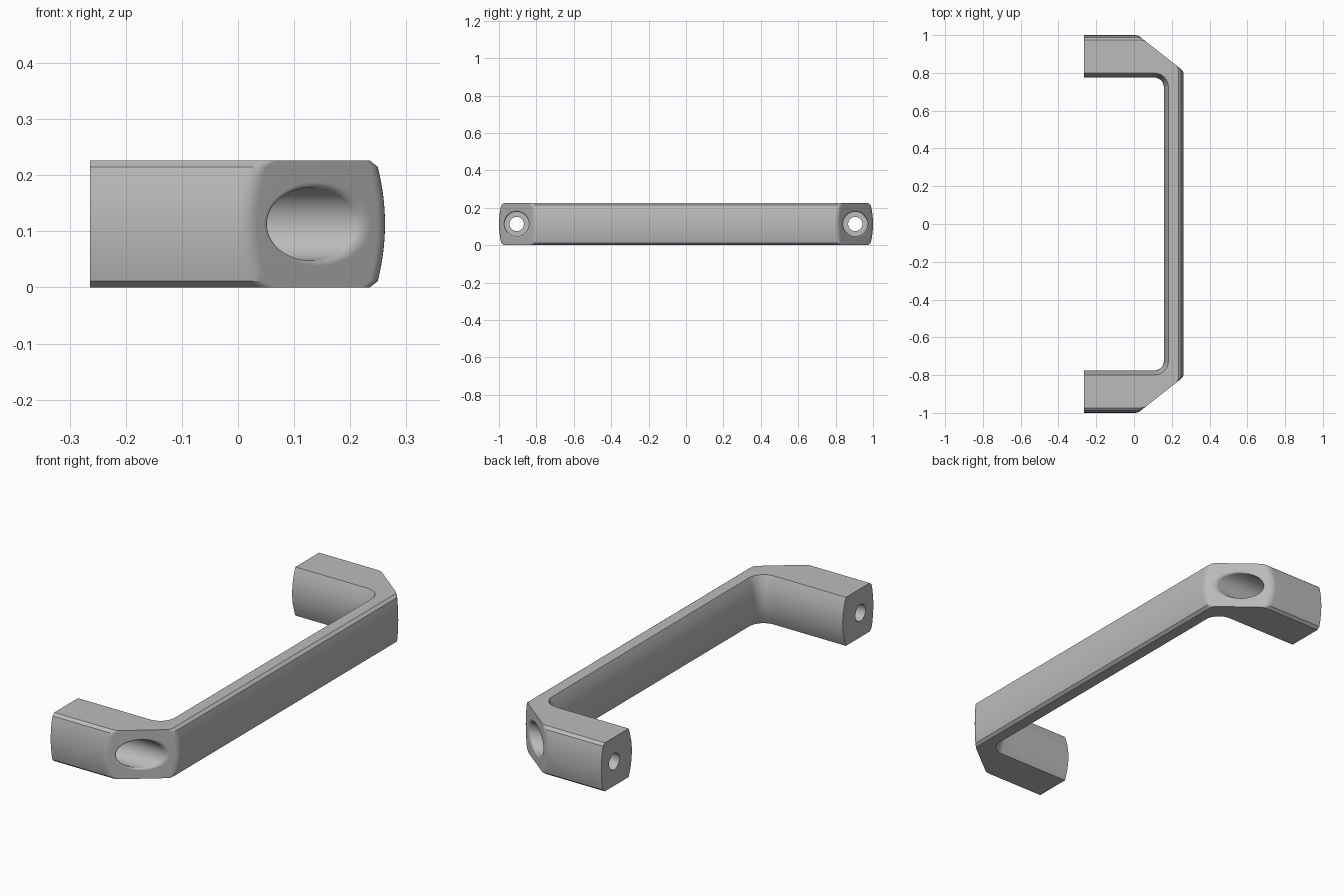
import bpy, bmesh, math
from mathutils import Vector

cube = bpy.data.objects.get("Cube")
if cube:
    bpy.data.objects.remove(cube, do_unlink=True)

H = 0.226                        # grip height
BACK, FRONT = -0.264, 0.262      # mounting face, grip face
SLOPE = 0.242 / 0.19             # angled corner: x gained per y
HOLE_Y, HOLE_Z = -0.905, H / 2

metal = bpy.data.materials.new("satin grey")
metal.use_nodes = True
grey = (0.5, 0.5, 0.5, 1)
metal.diffuse_color = grey
metal.node_tree.nodes["Principled BSDF"].inputs["Base Color"].default_value = grey


def corner_plane_x(y):
    return 0.02 + (y + 1) * SLOPE


def soft_corner(a, b, c, size=0.018, steps=5):
    """Round corner b of the path a-b-c."""
    a, b, c = Vector(a), Vector(b), Vector(c)
    p, q = b + (a - b).normalized() * size, b + (c - b).normalized() * size
    return [tuple(p * (1 - t) ** 2 + b * 2 * t * (1 - t) + q * t * t)
            for t in (i / steps for i in range(steps + 1))]


def outline(outer, inner):
    """Plan of the handle with its outer and inner sides drawn in."""
    y, x = -1 + outer, FRONT - outer
    end = (BACK, y)
    c1 = (corner_plane_x(y), y)
    c2 = (x, -1 + (x - 0.02) / SLOPE)
    out = [end] + soft_corner(end, c1, c2) + soft_corner(c1, c2, (x, 0))
    r = 0.05 + inner
    fillet = [(0.108 + r * math.cos(a), -0.725 + r * math.sin(a))
              for a in (-math.pi / 2 * i / 10 for i in range(11))]
    ins = fillet + [(BACK, -0.775 - inner)]
    mirror = lambda pts: [(px, -py) for px, py in reversed(pts)]
    return out + mirror(out) + mirror(ins) + ins


def loft(name, rings):
    """Skin closed rings of points and cap both ends."""
    bm = bmesh.new()
    loops = [[bm.verts.new(p) for p in ring] for ring in rings]
    for lo, hi in zip(loops, loops[1:]):
        for i in range(len(lo)):
            j = (i + 1) % len(lo)
            bm.faces.new((lo[i], lo[j], hi[j], hi[i]))
    bm.faces.new(loops[0])
    bm.faces.new(loops[-1])
    bmesh.ops.recalc_face_normals(bm, faces=bm.faces)
    mesh = bpy.data.meshes.new(name)
    bm.to_mesh(mesh)
    bm.free()
    obj = bpy.data.objects.new(name, mesh)
    bpy.context.collection.objects.link(obj)
    mesh.materials.append(metal)
    return obj


# Handle body: bowed sides with a small bevel along the outer edges
BEVEL = 0.011
levels = [0] + [BEVEL + (H - 2 * BEVEL) * i / 16 for i in range(17)] + [H]
layers = []
for z in levels:
    u = (2 * z / H - 1) ** 2
    outer = 0.027 if z in (0, H) else 0.016 * u
    layers.append([(x, y, z) for x, y in outline(outer, 0.024 * u)])
handle = loft("pull_handle", layers)


# Screw holes: flared counterbore following the angled corner, then a through hole
def hole_cutter(name, side):
    angles = [2 * math.pi * i / 64 for i in range(64)]

    def ring(radius, x_at):
        pts = []
        for a in angles:
            y = HOLE_Y + radius * math.cos(a)
            pts.append((x_at(y), side * y, HOLE_Z + radius * math.sin(a)))
        return pts

    rings = [ring(0.038, lambda y: BACK - 0.05), ring(0.038, lambda y: -0.1),
             ring(0.065, lambda y: -0.1)]
    for i in range(7):
        t = math.pi / 2 * i / 6
        r, depth = 0.065 + 0.009 * (1 - math.cos(t)), 0.012 * (1 - math.sin(t))
        rings.append(ring(r, lambda y: corner_plane_x(y) - depth))
    rings.append(ring(0.074, lambda y: corner_plane_x(y) + 0.1))
    cutter = loft(name, rings)
    cutter.hide_render = True
    return cutter


bpy.context.view_layer.objects.active = handle
for name, side in (("front_hole_cutter", 1), ("back_hole_cutter", -1)):
    cutter = hole_cutter(name, side)
    cut = handle.modifiers.new(name, "BOOLEAN")
    cut.operation, cut.solver, cut.object = "DIFFERENCE", "EXACT", cutter
    bpy.ops.object.modifier_apply(modifier=name)
    bpy.data.objects.remove(cutter, do_unlink=True)

# Smooth the bowed and rounded faces, keep the crisp edges
bpy.ops.object.select_all(action="DESELECT")
handle.select_set(True)
bpy.ops.object.shade_smooth_by_angle(angle=math.radians(25))
weighted = handle.modifiers.new("weighted_normals", "WEIGHTED_NORMAL")
weighted.keep_sharp = True
